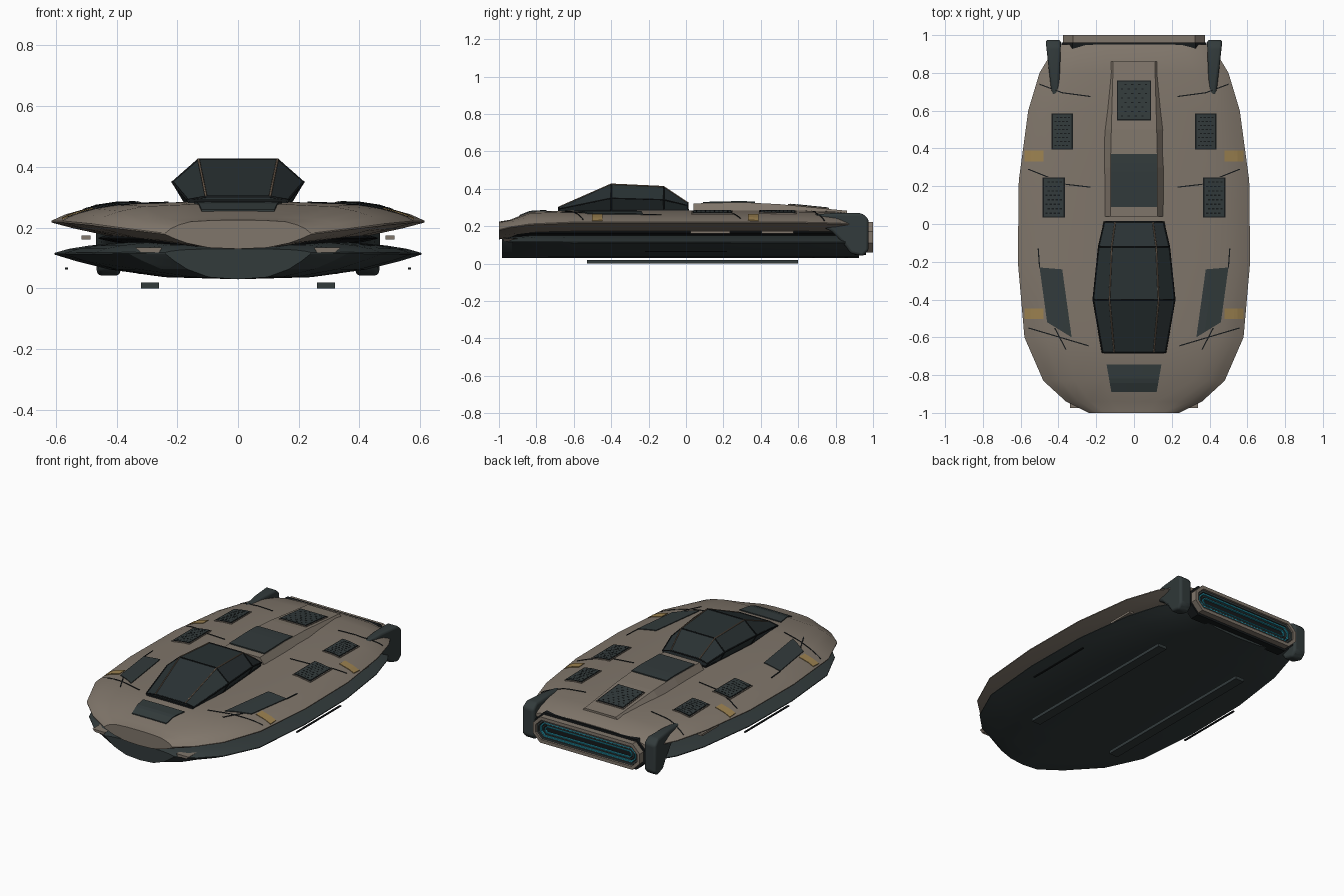
import bpy, bmesh, math
from mathutils import Vector

if "Cube" in bpy.data.objects:
    bpy.data.objects.remove(bpy.data.objects["Cube"])


def mat(name, r, g, b):
    m = bpy.data.materials.new(name)
    m.diffuse_color = (r, g, b, 1)
    m.use_nodes = True
    m.node_tree.nodes["Principled BSDF"].inputs["Base Color"].default_value = m.diffuse_color
    return m


TAUPE = mat("taupe paint", .215, .18, .145)
DARK = mat("dark slate", .032, .043, .044)
GLASS = mat("canopy glass", .022, .031, .033)
BLACK = mat("black trim", .008, .010, .011)
YELLOW = mat("ochre marking", .33, .22, .08)
CYAN = mat("cyan glow", .02, .32, .43)
COPPER = mat("copper strip", .16, .115, .08)


def make(name, verts, faces, m, smooth=None, bevel=0):
    me = bpy.data.meshes.new(name)
    me.from_pydata([tuple(v) for v in verts], [], faces)
    bm = bmesh.new()
    bm.from_mesh(me)
    bmesh.ops.recalc_face_normals(bm, faces=bm.faces)
    bm.to_mesh(me)
    bm.free()
    me.materials.append(m)
    ob = bpy.data.objects.new(name, me)
    bpy.context.collection.objects.link(ob)
    if bevel:
        b = ob.modifiers.new("bevel", 'BEVEL')
        b.width, b.segments = bevel, 3
    if smooth:
        bpy.ops.object.select_all(action='DESELECT')
        ob.select_set(True)
        bpy.context.view_layer.objects.active = ob
        bpy.ops.object.shade_smooth_by_angle(angle=math.radians(smooth))
    return ob


def loft(name, rings, m, smooth=None, bevel=0):
    n = len(rings[0])
    faces = [(k * n + i, k * n + (i + 1) % n, (k + 1) * n + (i + 1) % n, (k + 1) * n + i)
             for k in range(len(rings) - 1) for i in range(n)]
    faces += [tuple(range(n)), tuple(range((len(rings) - 1) * n, len(rings) * n))]
    return make(name, [p for r in rings for p in r], faces, m, smooth, bevel)


def box(name, c, s, m, bevel=0):
    x, y, z = (v / 2 for v in s)
    rings = [[(c[0] + a * x, c[1] + k * y, c[2] + b * z)
              for a, b in ((-1, -1), (1, -1), (1, 1), (-1, 1))] for k in (-1, 1)]
    return loft(name, rings, m, bevel=bevel)


def lerp_table(t, x):
    for a, b in zip(t, t[1:]):
        if x <= b[0]:
            f = max(0, (x - a[0]) / (b[0] - a[0]))
            return [p + (q - p) * f for p, q in zip(a, b)]
    return list(t[-1])


# Hulls: stations are (y, half width, top, edge, bottom)
TOP = [(0, 1), (.33, .98), (.65, .88), (.81, .65), (.92, .38), (1, .04)]
BOT = [(1, .04), (.88, .3), (.7, .62), (.4, .92), (0, 1)]
UPPER = [(-1, .24, .225, .18, .13), (-.94, .36, .235, .195, .135), (-.83, .48, .278, .21, .14),
         (-.6, .58, .285, .22, .145), (-.2, .615, .285, .22, .145), (.23, .61, .285, .22, .145),
         (.6, .56, .285, .22, .145), (.8, .5, .28, .215, .145), (.9, .44, .265, .21, .145),
         (.95, .4, .24, .2, .145)]
LOWER = [(-.985, .24, .13, .118, .03), (-.93, .36, .145, .118, .03), (-.82, .47, .155, .117, .03),
         (-.6, .57, .155, .115, .03), (-.2, .605, .155, .115, .03), (.23, .6, .155, .115, .03),
         (.6, .55, .155, .115, .03), (.8, .49, .155, .115, .03), (.925, .41, .155, .115, .03)]


def hull(name, stations, m):
    rings = []
    for y, w, zt, ze, zb in stations:
        half = [(w * a, y, ze + (zt - ze) * b) for a, b in TOP]
        half += [(w * a, y, ze - (ze - zb) * b) for a, b in BOT]
        rings.append(half + [(-x, yy, z) for x, yy, z in half[-2:0:-1]])
    return loft(name, rings, m, smooth=22)


hull("upper_hull", UPPER, TAUPE)
hull("lower_hull", LOWER, DARK)
hull("hull_core", [(y * .97, w * .76, .2, .165, .12) for y, w, *_ in LOWER], BLACK)


def hull_z(x, y):
    _, w, zt, ze, _ = lerp_table(UPPER, y)
    return ze + (zt - ze) * lerp_table(TOP, min(1, abs(x) / w))[1]


# Raised spine: stations are (y, base half width, top half width, top z)
SPINE = [(.04, .172, .125, .322), (.3, .172, .125, .328), (.5, .175, .12, .318), (.86, .13, .11, .283)]
loft("rear_spine", [[(b, y, .26), (t, y, z), (-t, y, z), (-b, y, .26)] for y, b, t, z in SPINE], TAUPE)


def spine_z(x, y):
    return lerp_table(SPINE, y)[3]


def drape(name, corners, m, off=.005, zf=hull_z, n=6, sink=.008):
    """Thin plate that follows the surface zf, with side skirts."""
    a, b, c, d = (Vector(p) for p in corners)
    top = [a.lerp(b, i / n).lerp(d.lerp(c, i / n), j / n) for j in range(n + 1) for i in range(n + 1)]
    k = len(top)
    verts = [(p.x, p.y, zf(p.x, p.y) + off) for p in top] + \
            [(p.x, p.y, zf(p.x, p.y) + off - sink) for p in top]
    faces = []
    for j in range(n):
        for i in range(n):
            q = j * (n + 1) + i
            f = (q, q + 1, q + n + 2, q + n + 1)
            faces += [f, tuple(v + k for v in reversed(f))]
    w = n + 1
    for i in range(n):
        for p, q in ((i, i + 1), (n * w + i, n * w + i + 1), (i * w, i * w + w), (i * w + n, i * w + w + n)):
            faces.append((p, q, q + k, p + k))
    return make(name, verts, faces, m)


def rect(x, y, w, h):
    return [(x - w / 2, y - h / 2), (x + w / 2, y - h / 2), (x + w / 2, y + h / 2), (x - w / 2, y + h / 2)]


def vent(name, x, y, w, h, zf):
    drape(name + "_frame", rect(x, y, w, h), TAUPE, .005, zf)
    drape(name + "_rim", rect(x, y, w - .008, h - .008), BLACK, .0065, zf)
    drape(name + "_mesh", rect(x, y, w - .02, h - .02), DARK, .008, zf)
    for r in range(8):
        yy = y + (r - 3.5) * (h - .03) / 8
        for c in range(4):
            xx = x + (c - 1.5 + (.25 if r % 2 else -.25)) * (w - .03) / 4.4
            drape(name + "_hole", rect(xx, yy, .012, .006), BLACK, .009, zf, 1, .002)


# Deck details, mirrored left and right
for s, side in ((1, "right"), (-1, "left")):
    vent(side + "_rear_vent", s * .38, .49, .12, .2, hull_z)
    vent(side + "_mid_vent", s * .425, .14, .125, .22, hull_z)
    drape(side + "_deck_panel", [(s * .38, -.24), (s * .5, -.23), (s * .46, -.52), (s * .33, -.6)], DARK)
    for y in (.36, -.475):
        drape(side + "_marking", rect(s * .53, y, .1, .056), YELLOW, .004)
    for p, q in (((.24, -.645), (.56, -.55)), ((.36, -.665), (.42, -.55)), ((.5, -.23), (.507, -.13)),
                 ((.23, .195), (.36, .21)), ((.36, .21), (.56, .29)), ((.23, .675), (.38, .695)),
                 ((.38, .695), (.5, .74))):
        p, q = Vector((s * p[0], p[1])), Vector((s * q[0], q[1]))
        o = (q - p).orthogonal().normalized() * .003
        drape(side + "_seam", [p - o, q - o, q + o, p + o], BLACK, .003)
    # Skids, side rods, lamps, gap strips
    box(side + "_skid", (s * .29, .035, .01), (.06, 1.13, .02), DARK)
    box(side + "_side_rod", (s * .565, 0, .065), (.011, .44, .006), BLACK)
    loft(side + "_nose_lamp", [[(s * .26, y, .118), (s * .32, y, .118), (s * .338, y, .134), (s * .25, y, .134)]
                               for y in (-.975, -.9)], TAUPE)
    for y, l in ((.13, .21), (.49, .17)):
        box(side + "_gap_strip", (s * .5, y, .168), (.03, l, .013), TAUPE)
    # Rear fender: side profile given a tapering width
    prof = [(.66, .235), (.68, .262), (.8, .272), (.94, .27), (.975, .24), (.975, .07), (.945, .04),
            (.88, .055), (.84, .11), (.78, .17)]
    rings = []
    for k in (-1, 1):
        rings.append([(s * (.415 + .012 * (y - .66) / .3) + k * (.018 + .022 * (y - .66) / .3), y, z)
                      for y, z in prof])
    loft(side + "_rear_fender", rings, DARK, smooth=40, bevel=.014)

drape("nose_plate", [(-.12, -.89), (.12, -.89), (.145, -.745), (-.145, -.745)], DARK, .006)
drape("spine_plate", rect(0, .23, .245, .28), DARK, .007, spine_z)
vent("spine_vent", 0, .655, .19, .22, spine_z)

# Canopy: stations are (y, base x, base z, mid x, mid z, top x, top z)
CAN = [(-.68, .155, .272, .167, .292, .105, .302), (-.4, .17, .275, .216, .35, .13, .425),
       (-.12, .15, .275, .187, .342, .118, .412), (.01, .14, .275, .157, .31, .1, .325)]
loft("canopy", [[(a, y, za), (b, y, zb), (c, y, zc), (-c, y, zc), (-b, y, zb), (-a, y, za)]
                for y, a, za, b, zb, c, zc in CAN], GLASS)
loft("canopy_base", [[(-w, y, .26), (w, y, .26), (w, y, .292), (-w, y, .292)]
                     for y, w in ((-.685, .16), (-.4, .18), (-.12, .16), (.015, .15))], BLACK)


def tube(name, pts, r, m):
    cu = bpy.data.curves.new(name, 'CURVE')
    cu.dimensions = '3D'
    cu.bevel_depth, cu.bevel_resolution = r, 1
    sp = cu.splines.new('POLY')
    sp.points.add(len(pts) - 1)
    for p, c in zip(sp.points, pts):
        p.co = (*c, 1)
    cu.materials.append(m)
    bpy.context.collection.objects.link(bpy.data.objects.new(name, cu))


for s in (1, -1):
    tube("canopy_roof_strip", [(s * c[5], c[0], c[6]) for c in CAN], .004, COPPER)
    tube("canopy_side_rail", [(s * c[3], c[0], c[4]) for c in CAN], .004, BLACK)
for y, a, za, b, zb, c, zc in CAN:
    tube("canopy_rib", [(a, y, za), (b, y, zb), (c, y, zc), (-c, y, zc), (-b, y, zb), (-a, y, za)], .004, BLACK)


# Rear nozzle: nested octagonal rings
def octagon(w, h, y, z=.142):
    c = h * .62
    q = [(w, h - c), (w - c, h), (-w + c, h), (-w, h - c), (-w, -h + c), (-w + c, -h), (w - c, -h), (w, -h + c)]
    return [(x, y, z + v) for x, v in q]


def ring(name, w, h, t, y0, y1, m):
    outer, inner = [octagon(w, h, y) for y in (y0, y1)], [octagon(w - t, h - t, y) for y in (y1, y0)]
    v = [p for r in outer + inner for p in r]
    f = [(k * 8 + i, k * 8 + (i + 1) % 8, (k + 1) % 4 * 8 + (i + 1) % 8, (k + 1) % 4 * 8 + i)
         for k in range(4) for i in range(8)]
    make(name, v, f, m)


loft("nozzle_collar", [octagon(.385, .095, y) for y in (.9, .962)], BLACK)
ring("nozzle_frame", .375, .082, .02, .95, 1, TAUPE)
loft("nozzle_back", [octagon(.357, .064, y) for y in (.95, .97)], BLACK)
ring("nozzle_inner_frame", .353, .06, .012, .96, .99, DARK)
ring("outer_glow", .335, .046, .008, .965, .984, CYAN)
ring("nozzle_baffle", .32, .034, .008, .965, .98, DARK)
ring("inner_glow", .305, .022, .006, .965, .982, CYAN)
